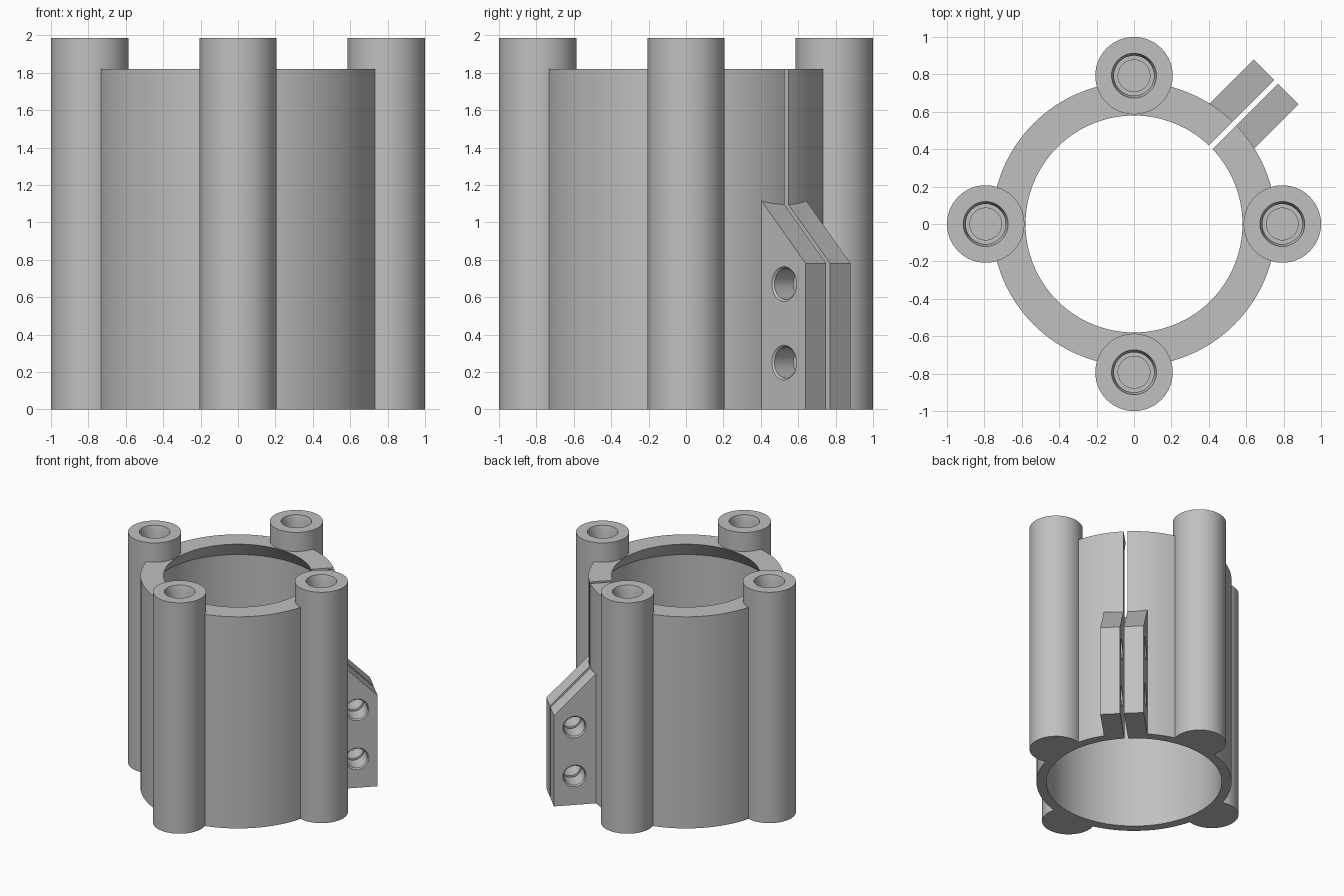
import bpy, bmesh, math
from mathutils import Matrix

if "Cube" in bpy.data.objects:
    bpy.data.objects.remove(bpy.data.objects["Cube"], do_unlink=True)

RING_TOP, COLUMN_TOP = 1.82, 1.985
COLUMN_R, COLUMN_OFFSET = 0.207, 0.793
LUG_HALF, LUG_END = 0.17, 1.075
DIAGONAL = Matrix.Rotation(math.radians(45), 4, 'Z')

grey = bpy.data.materials.new("plain grey")
grey.use_nodes = True
colour = (0.53, 0.53, 0.53, 1)
grey.diffuse_color = colour
grey.node_tree.nodes["Principled BSDF"].inputs["Base Color"].default_value = colour


def finish(name, bm, matrix):
    """Turn a closed bmesh into an object."""
    bmesh.ops.recalc_face_normals(bm, faces=bm.faces)
    bm.transform(matrix)
    mesh = bpy.data.meshes.new(name)
    bm.to_mesh(mesh)
    bm.free()
    mesh.materials.append(grey)
    ob = bpy.data.objects.new(name, mesh)
    bpy.context.collection.objects.link(ob)
    return ob


def lathe(name, profile, matrix=Matrix(), sides=96):
    """Closed solid of revolution around z from (radius, height) points."""
    bm = bmesh.new()
    rings = [[bm.verts.new((r * math.cos(2 * math.pi * i / sides),
                            r * math.sin(2 * math.pi * i / sides), z))
              for i in range(sides)] for r, z in profile]
    for a, b in zip(rings, rings[1:]):
        for i in range(sides):
            j = (i + 1) % sides
            bm.faces.new((a[i], a[j], b[j], b[i]))
    bm.faces.new(rings[0])
    bm.faces.new(rings[-1])
    return finish(name, bm, matrix)


def slab(name, outline, half_width, matrix):
    """Extrude an (x, z) outline along y, from -half_width to half_width."""
    bm = bmesh.new()
    face = bm.faces.new([bm.verts.new((x, -half_width, z)) for x, z in outline])
    new = bmesh.ops.extrude_face_region(bm, geom=[face])["geom"]
    bmesh.ops.translate(bm, vec=(0, 2 * half_width, 0),
                        verts=[v for v in new if isinstance(v, bmesh.types.BMVert)])
    return finish(name, bm, matrix)


def combine(target, other, operation):
    """Apply a boolean and discard the second solid."""
    mod = target.modifiers.new(operation, 'BOOLEAN')
    mod.operation, mod.object, mod.solver = operation, other, 'EXACT'
    bpy.context.view_layer.objects.active = target
    bpy.ops.object.modifier_apply(modifier=mod.name)
    bpy.data.objects.remove(other, do_unlink=True)


# Main sleeve
housing = lathe("clamp_housing", [(0.76, 0), (0.76, RING_TOP)], sides=128)

# Four screw columns around the sleeve
places = [Matrix.Rotation(math.pi / 2 * i, 4, 'Z') @ Matrix.Translation((COLUMN_OFFSET, 0, 0))
          for i in range(4)]
for place in places:
    column = lathe("screw_column", [(COLUMN_R, 0), (COLUMN_R, COLUMN_TOP)], place, 64)
    combine(housing, column, 'UNION')

# Clamping lug with a sloped top
lug = slab("clamp_lug", [(0.70, 0), (LUG_END, 0), (LUG_END, 0.78), (0.70, 1.155)],
           LUG_HALF, DIAGONAL)
combine(housing, lug, 'UNION')

# Bore with a tapered shoulder under the top rim
bore = lathe("bore_cutter", [(0.684, -0.2), (0.684, RING_TOP - 0.138),
                             (0.58, RING_TOP), (0.58, 2.3)], sides=128)
combine(housing, bore, 'DIFFERENCE')

# Narrow slit through the sleeve wall and the lug
slit = slab("slit_cutter", [(0.4, -0.2), (1.3, -0.2), (1.3, 2.3), (0.4, 2.3)], 0.015, DIAGONAL)
combine(housing, slit, 'DIFFERENCE')

# Stepped blind screw holes in the columns
for place in places:
    hole = lathe("screw_hole_cutter", [(0.085, 1.40), (0.085, 1.60), (0.107, 1.60),
                                       (0.107, 1.935), (0.12, COLUMN_TOP), (0.12, 2.2)], place, 48)
    combine(housing, hole, 'DIFFERENCE')

# Chamfered clamp bolt holes through both halves of the lug
for z in (0.25, 0.67):
    axis = DIAGONAL @ Matrix.Translation((0.912, 0, z)) @ Matrix.Rotation(math.pi / 2, 4, 'X')
    bolt = lathe("bolt_hole_cutter", [(0.103, -0.18), (0.083, -0.16),
                                      (0.083, 0.16), (0.103, 0.18)], axis, 48)
    combine(housing, bolt, 'DIFFERENCE')

# Smooth round walls, sharp rims
bpy.ops.object.select_all(action='DESELECT')
housing.select_set(True)
bpy.context.view_layer.objects.active = housing
bpy.ops.object.shade_smooth_by_angle(angle=math.radians(25))
